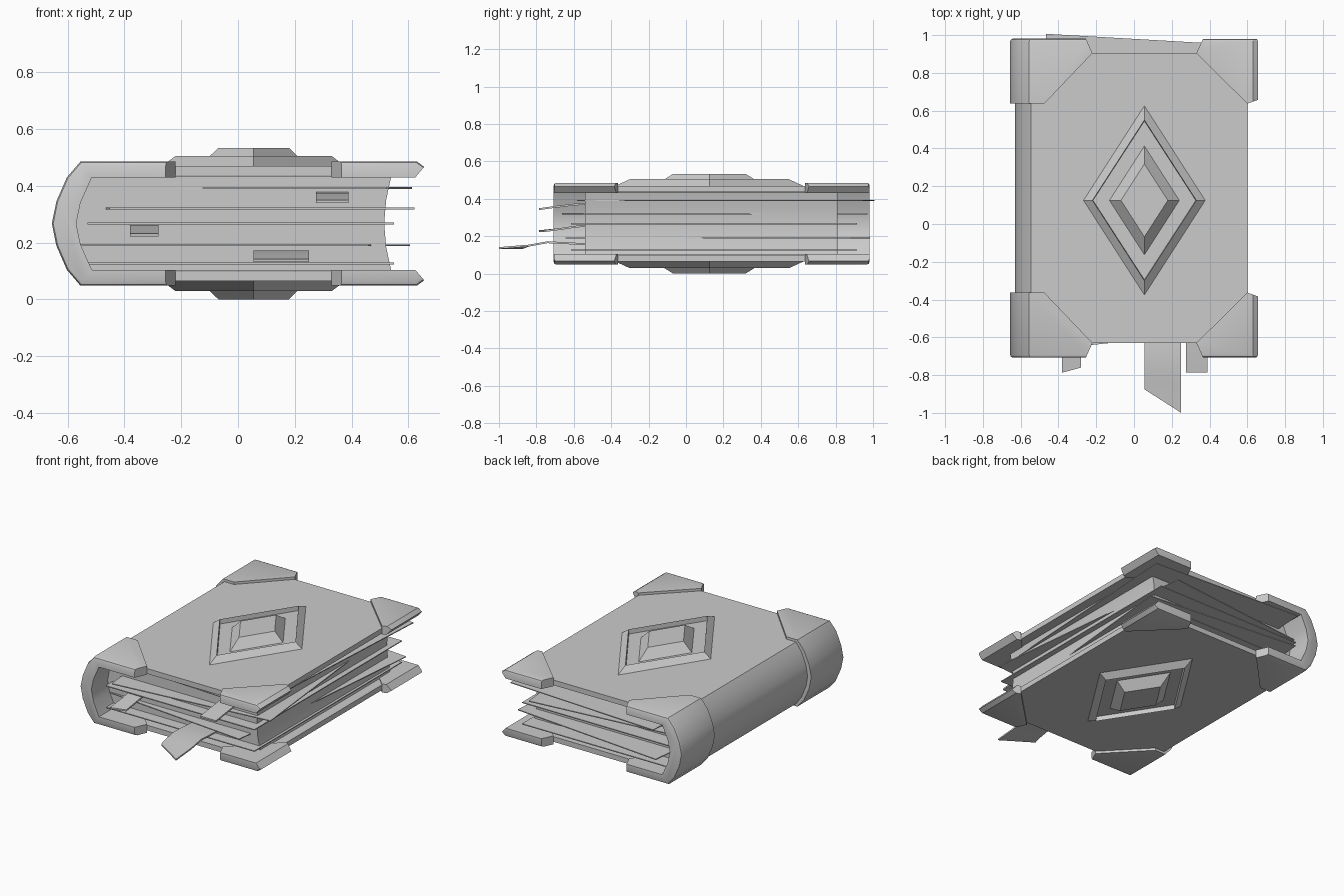
import bpy, bmesh, math
from mathutils import Vector, Matrix

if "Cube" in bpy.data.objects:
    bpy.data.objects.remove(bpy.data.objects["Cube"])

ZM = 0.267          # mid height of the book
YC = 0.137          # mid length of the covers


def finish(bm, name, smooth=True):
    bmesh.ops.recalc_face_normals(bm, faces=bm.faces[:])
    me = bpy.data.meshes.new(name)
    bm.to_mesh(me)
    bm.free()
    ob = bpy.data.objects.new(name, me)
    bpy.context.collection.objects.link(ob)
    if smooth:
        bpy.ops.object.select_all(action='DESELECT')
        ob.select_set(True)
        bpy.context.view_layer.objects.active = ob
        bpy.ops.object.shade_smooth_by_angle(angle=math.radians(30))
    return ob


def prism(profile, y0, y1):
    """Extrude an (x, z) outline along y."""
    bm = bmesh.new()
    f = bm.faces.new([bm.verts.new((x, y0, z)) for x, z in profile])
    ext = bmesh.ops.extrude_face_region(bm, geom=[f])
    vs = [v for v in ext['geom'] if isinstance(v, bmesh.types.BMVert)]
    bmesh.ops.translate(bm, verts=vs, vec=(0, y1 - y0, 0))
    bmesh.ops.recalc_face_normals(bm, faces=bm.faces[:])
    return bm


def flip(points):
    return [(x, 2 * ZM - z) for x, z in reversed(points)]


def c_profile(x_end, outer, inner):
    """C-shaped section wrapping the spine; last point of each list is on the mid line."""
    out = [(x_end, outer[0][1])] + outer
    inn = [(x_end, inner[0][1])] + inner
    return out + flip(out[:-1]) + inn_rev(inn)


def inn_rev(inn):
    lower = [(x, 2 * ZM - z) for x, z in inn]
    return lower + list(reversed(inn[:-1]))


def cut(bm, a, b, inside):
    """Cut with a vertical plane through a and b, keep the side holding the inside point."""
    d = Vector((b[0] - a[0], b[1] - a[1], 0))
    n = Vector((d.y, -d.x, 0)).normalized()
    p = Vector((a[0], a[1], 0))
    if n.dot(Vector((inside[0], inside[1], 0)) - p) > 0:
        n = -n
    r = bmesh.ops.bisect_plane(bm, geom=bm.verts[:] + bm.edges[:] + bm.faces[:],
                               plane_co=p, plane_no=n, clear_outer=True)
    bmesh.ops.holes_fill(bm, edges=[e for e in bm.edges if e.is_boundary], sides=0)


def soften_end(bm, y_end, offset, is_outer):
    edges = [e for e in bm.edges if all(abs(v.co.y - y_end) < 1e-4 and is_outer(v.co)
                                        for v in e.verts)]
    bmesh.ops.bevel(bm, geom=edges, offset=offset, segments=2, profile=0.5, affect='EDGES')


# Cover: two boards and a rounded spine in one strip
cover = c_profile(0.60,
                  [(-0.545, 0.470), (-0.585, 0.415), (-0.618, 0.335), (-0.63, ZM)],
                  [(-0.525, 0.436), (-0.562, 0.34), (-0.577, ZM)])
finish(prism(cover, YC - 0.767, YC + 0.767), "cover")

# Metal corners: spine clasps and fore-edge corners
clasp = c_profile(-0.21,
                  [(-0.555, 0.486), (-0.603, 0.43), (-0.640, 0.345), (-0.656, ZM)],
                  [(-0.515, 0.430), (-0.555, 0.34), (-0.570, ZM)])
tip = [(0.32, 0.43), (0.625, 0.43), (0.656, 0.467), (0.63, 0.486), (0.32, 0.486)]

for s, end in ((-1, "front"), (1, "back")):
    def Y(d):
        return YC + s * d

    bm = prism(clasp, Y(0.50), Y(0.845))
    keep = (-0.54, Y(0.75))
    cut(bm, (-0.22, Y(0.767)), (-0.475, Y(0.50)), keep)
    cut(bm, (-0.22, Y(0.767)), (-0.255, Y(0.845)), keep)
    soften_end(bm, Y(0.845), 0.016,
               lambda c: abs(c.z - ZM) > 0.21 or c.x < -0.59)
    finish(bm, "spine_clasp_" + end)

    for prof, side in ((tip, "top"), (flip(tip), "bottom")):
        bm = prism(prof, Y(0.50), Y(0.843))
        keep = (0.58, Y(0.75))
        cut(bm, (0.33, Y(0.767)), (0.60, Y(0.500)), keep)
        cut(bm, (0.33, Y(0.767)), (0.365, Y(0.843)), keep)
        cut(bm, (0.60, Y(0.500)), (0.655, Y(0.52)), keep)
        soften_end(bm, Y(0.843), 0.014, lambda c: abs(c.z - ZM) > 0.19)
        finish(bm, "corner_%s_%s" % (end, side))

# Diamond emblems: bevelled ring with a raised centre
rings = [(0.325, 0.505, 0.468), (0.275, 0.425, 0.505), (0.272, 0.420, 0.475),
         (0.185, 0.288, 0.475), (0.124, 0.193, 0.534)]
for top in (True, False):
    bm = bmesh.new()
    loops = []
    for rx, ry, z in rings:
        zz = z if top else 2 * ZM - z
        loops.append([bm.verts.new((0.055 + rx * a, 0.125 + ry * b, zz))
                      for a, b in ((1, 0), (0, 1), (-1, 0), (0, -1))])
    for lo, hi in zip(loops, loops[1:]):
        for i in range(4):
            j = (i + 1) % 4
            bm.faces.new((lo[i], lo[j], hi[j], hi[i]))
    bm.faces.new(loops[-1])
    bm.faces.new(list(reversed(loops[0])))
    finish(bm, "emblem_top" if top else "emblem_bottom", False)

# Page block with hollow fore edge
half = [(-0.515, 0.434), (-0.555, 0.34), (-0.57, ZM)]
fore = [(0.54, 0.434), (0.522, 0.35), (0.515, ZM)]
block = half + flip(half[:-1]) + [(x, 2 * ZM - z) for x, z in fore] + fore[1::-1]
finish(prism(block, -0.54, 0.81), "page_block")

# Loose sheets: centre x, centre y, z, turn in degrees
sheets = [(0.03, 0.212, 0.392, -3.3), (0.005, 0.153, 0.320, 6.0), (0.01, 0.15, ZM, 0),
          (-0.005, 0.170, 0.191, -5.5), (0.01, 0.15, 0.126, 0)]
for i, (x, y, z, turn) in enumerate(sheets):
    bm = bmesh.new()
    bmesh.ops.create_cube(bm, size=1, matrix=Matrix.Translation((x, y, z))
                          @ Matrix.Rotation(math.radians(turn), 4, 'Z')
                          @ Matrix.Diagonal((1.08, 1.53, 0.006, 1)))
    finish(bm, "sheet_%d" % (i + 1), False)


# Ribbon bookmarks: (y, z) path, tip y at the left and right sides
def ribbon(name, x0, x1, path, tip0, tip1):
    bm = bmesh.new()
    rows = []
    for k, (y, z) in enumerate(path):
        last = k == len(path) - 1
        rows.append([bm.verts.new((x, t if last else y, z + h))
                     for x, t, h in ((x0, tip0, 0), (x1, tip1, 0),
                                     (x1, tip1, 0.01), (x0, tip0, 0.01))])
    for a, b in zip(rows, rows[1:]):
        for i in range(4):
            j = (i + 1) % 4
            bm.faces.new((a[i], a[j], b[j], b[i]))
    bm.faces.new(rows[0])
    bm.faces.new(rows[-1])
    finish(bm, name)


ribbon("ribbon_left", -0.38, -0.28,
       [(-0.50, 0.255), (-0.6, 0.245), (-0.68, 0.233), (-0.78, 0.222)], -0.787, -0.76)
ribbon("ribbon_middle", 0.055, 0.25,
       [(-0.50, 0.150), (-0.62, 0.157), (-0.74, 0.163), (-0.84, 0.145), (-0.95, 0.132)],
       -0.875, -1.0)
ribbon("ribbon_right", 0.275, 0.39,
       [(-0.50, 0.372), (-0.6, 0.364), (-0.7, 0.352), (-0.785, 0.34)], -0.785, -0.785)
